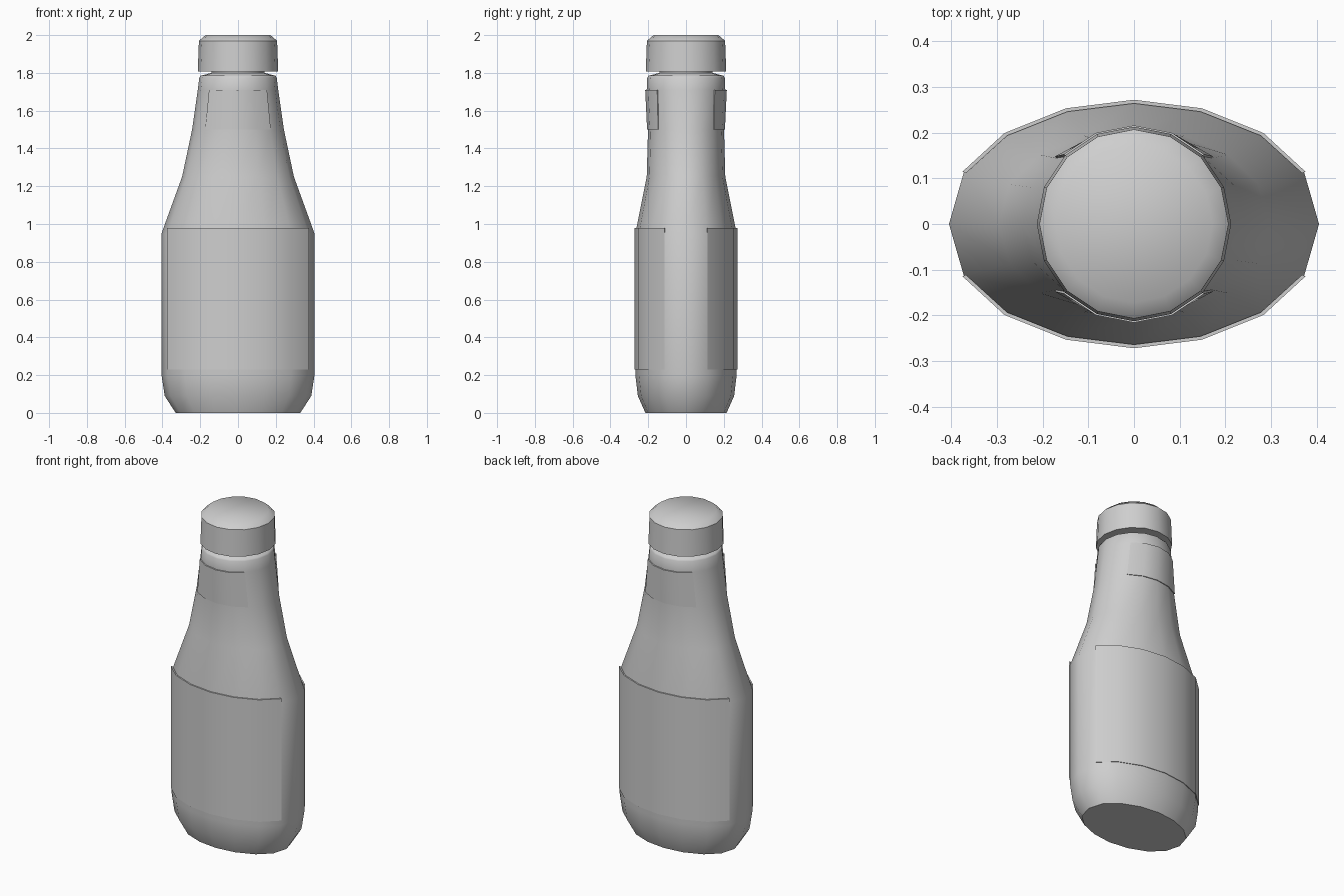
import bpy, bmesh
from math import sin, cos, pi, radians, copysign

if "Cube" in bpy.data.objects:
    bpy.data.objects.remove(bpy.data.objects["Cube"], do_unlink=True)

grey = bpy.data.materials.new("light_grey")
grey.use_nodes = True
grey.diffuse_color = (0.62, 0.62, 0.62, 1)
grey.node_tree.nodes["Principled BSDF"].inputs["Base Color"].default_value = grey.diffuse_color

SIDES = 16


def spow(v, p):
    return copysign(abs(v) ** p, v)


def ring_point(i, rx, ry, z):
    """Point i of a ring that is round when rx equals ry, else a fuller oval."""
    a = 2 * pi * i / SIDES
    oval = min(1, abs(rx - ry) / 0.1)
    return (rx * spow(cos(a), 1 + 0.05 * oval), ry * spow(sin(a), 1 - 0.1 * oval), z)


def finish(name, bm):
    bmesh.ops.recalc_face_normals(bm, faces=bm.faces)
    mesh = bpy.data.meshes.new(name)
    bm.to_mesh(mesh)
    bm.free()
    mesh.materials.append(grey)
    obj = bpy.data.objects.new(name, mesh)
    bpy.context.collection.objects.link(obj)
    bpy.ops.object.select_all(action="DESELECT")
    obj.select_set(True)
    bpy.context.view_layer.objects.active = obj
    bpy.ops.object.shade_smooth_by_angle(angle=radians(44))
    return obj


def loft(name, profile):
    """Closed solid through rings given as (z, rx, ry)."""
    bm = bmesh.new()
    rings = [[bm.verts.new(ring_point(i, rx, ry, z)) for i in range(SIDES)]
             for z, rx, ry in profile]
    for low, high in zip(rings, rings[1:]):
        for i in range(SIDES):
            j = (i + 1) % SIDES
            bm.faces.new((low[i], low[j], high[j], high[i]))
    bm.faces.new(rings[0][::-1])
    bm.faces.new(rings[-1])
    return finish(name, bm)


def label(name, first, last, bottom, top, turn, thick=0.008):
    """Thin wrapped plate between two ring indices; turn = half a ring for the front."""
    bm = bmesh.new()
    strips = []
    for i in range(first, last + 1):
        strip = []
        for inset, (z, rx, ry) in ((0, bottom), (0, top), (thick, top), (thick, bottom)):
            strip.append(bm.verts.new(ring_point(i + turn, rx - inset, ry - inset, z)))
        strips.append(strip)
    for a, b in zip(strips, strips[1:]):
        for k in range(4):
            n = (k + 1) % 4
            bm.faces.new((a[k], b[k], b[n], a[n]))
    bm.faces.new(strips[0])
    bm.faces.new(strips[-1][::-1])
    return finish(name, bm)


# Bottle with oval body, tapering to a round neck and a narrow spout
loft("bottle", [
    (0, 0.33, 0.215), (0.09, 0.388, 0.255), (0.2, 0.405, 0.268),
    (0.95, 0.405, 0.268), (1.25, 0.296, 0.208), (1.5, 0.243, 0.201),
    (1.71, 0.213, 0.208), (1.775, 0.205, 0.205), (1.785, 0.198, 0.198),
    (1.8, 0.14, 0.14), (1.83, 0.14, 0.14)])

# Cap with a bevelled top
loft("cap", [(1.81, 0.14, 0.14), (1.808, 0.213, 0.213),
             (1.97, 0.207, 0.207), (2.0, 0.172, 0.172)])

# Wrapped labels on the body and neck, front and back
for side, turn in (("back", 0), ("front", SIDES // 2)):
    label(side + "_body_label", 1, 7, (0.23, 0.408, 0.272), (0.98, 0.408, 0.272), turn)
    label(side + "_neck_label", 2, 6, (1.5, 0.247, 0.206), (1.71, 0.217, 0.216), turn)
